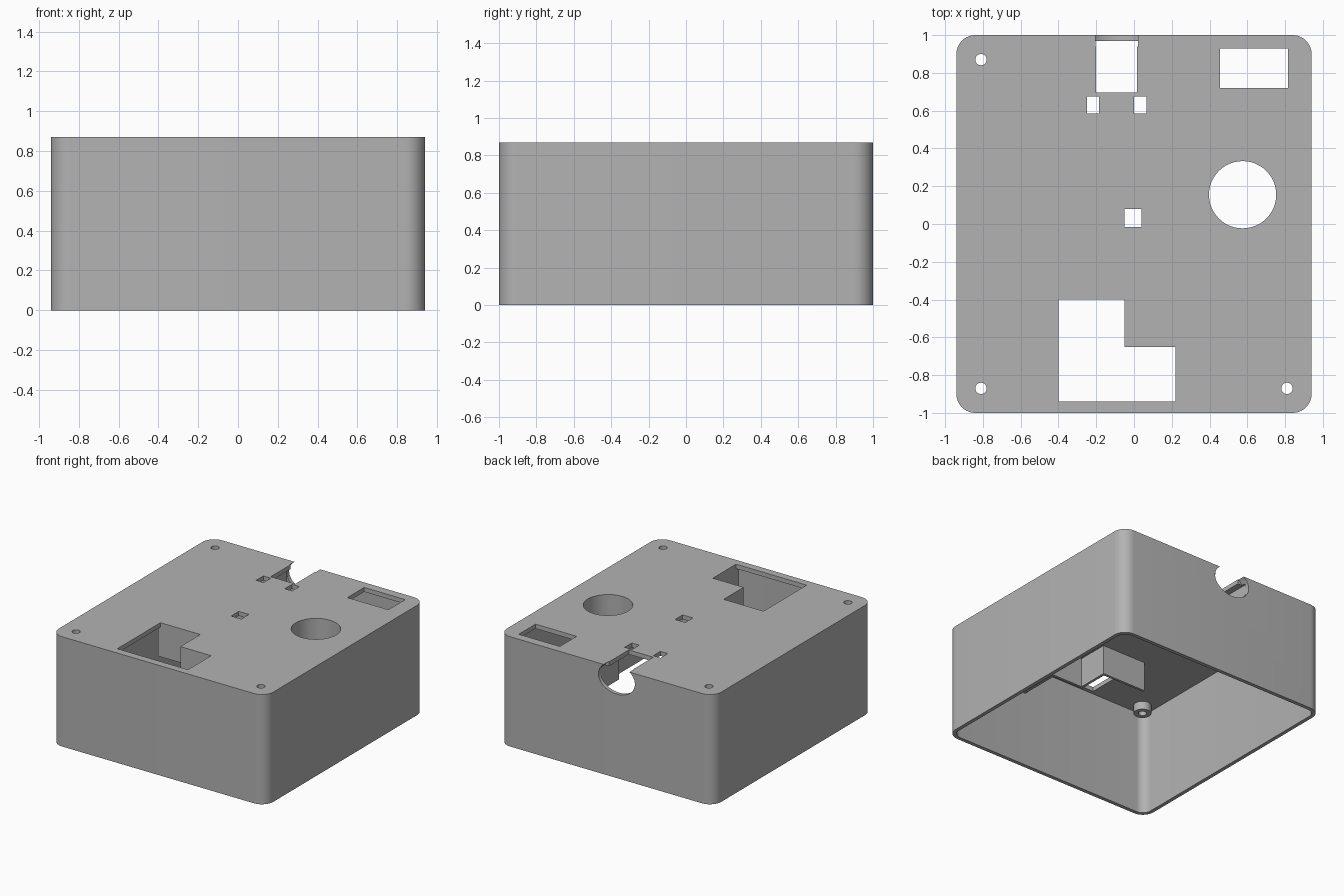
import bpy, bmesh, math

cube = bpy.data.objects.get("Cube")
if cube:
    bpy.data.objects.remove(cube)

W, D, H = 1.88, 2.0, 0.87
WALL, ROOF = 0.03, 0.035
SLEEVE_Z = 0.6

grey = bpy.data.materials.new("plain grey")
grey.use_nodes = True
colour = (0.45, 0.45, 0.45, 1)
grey.diffuse_color = colour
grey.node_tree.nodes["Principled BSDF"].inputs["Base Color"].default_value = colour


def prism(name, outline, z0, z1):
    """Extrude a counter-clockwise outline from z0 up to z1."""
    bm = bmesh.new()
    base = bm.faces.new([bm.verts.new((x, y, z0)) for x, y in outline])
    top = bmesh.ops.extrude_face_region(bm, geom=[base])["geom"]
    verts = [v for v in top if isinstance(v, bmesh.types.BMVert)]
    bmesh.ops.translate(bm, verts=verts, vec=(0, 0, z1 - z0))
    bmesh.ops.recalc_face_normals(bm, faces=bm.faces)
    mesh = bpy.data.meshes.new(name)
    bm.to_mesh(mesh)
    bm.free()
    mesh.materials.append(grey)
    obj = bpy.data.objects.new(name, mesh)
    bpy.context.collection.objects.link(obj)
    return obj


def rect(x0, x1, y0, y1):
    return [(x0, y0), (x1, y0), (x1, y1), (x0, y1)]


def ellipse(cx, cy, rx, ry, n=48):
    turn = [2 * math.pi * i / n for i in range(n)]
    return [(cx + rx * math.cos(a), cy + ry * math.sin(a)) for a in turn]


def rounded(w, d, r, n=10):
    pts = []
    for q, (sx, sy) in enumerate([(1, 1), (-1, 1), (-1, -1), (1, -1)]):
        for i in range(n + 1):
            a = (q + i / n) * math.pi / 2
            pts.append((sx * (w / 2 - r) + r * math.cos(a), sy * (d / 2 - r) + r * math.sin(a)))
    return pts


def cut(target, cutter):
    cutter.hide_render = True
    mod = target.modifiers.new("cut", "BOOLEAN")
    mod.operation = "DIFFERENCE"
    mod.solver = "EXACT"
    mod.object = cutter
    bpy.context.view_layer.objects.active = target
    bpy.ops.object.modifier_apply(modifier=mod.name)
    bpy.data.objects.remove(cutter)


def smooth(obj):
    bpy.ops.object.select_all(action="DESELECT")
    obj.select_set(True)
    bpy.context.view_layer.objects.active = obj
    bpy.ops.object.shade_smooth_by_angle(angle=math.radians(30))


# Open-bottomed shell
shell = prism("enclosure_shell", rounded(W, D, 0.1), 0, H)
cut(shell, prism("cavity", rounded(W - 2 * WALL, D - 2 * WALL, 0.07), -0.1, H - ROOF))

# Openings through the roof
screws = [(-0.81, 0.87), (-0.81, -0.87), (0.81, -0.87)]
step_outline = [(-0.4, -0.94), (0.22, -0.94), (0.22, -0.65),
                (-0.05, -0.65), (-0.05, -0.4), (-0.4, -0.4)]
openings = [
    step_outline,
    rect(0.455, 0.815, 0.72, 0.93),
    rect(-0.2, 0.015, 0.695, D / 2 - WALL),
    rect(-0.25, -0.185, 0.585, 0.675),
    rect(0, 0.065, 0.585, 0.675),
    rect(-0.05, 0.04, -0.015, 0.08),
    ellipse(0.575, 0.155, 0.178, 0.178),
] + [ellipse(x, y, 0.03, 0.03, 24) for x, y in screws]
for outline in openings:
    cut(shell, prism("opening", outline, 0.7, 1))

# Rounded cable notch in the back wall, open at the top
notch = prism("notch", ellipse(-0.092, 0, 0.16, 0.12), -0.08, 0.08)
notch.rotation_euler.x = math.pi / 2
notch.location = (0, D / 2 + 0.02, H - 0.085)
bpy.context.view_layer.update()
cut(shell, notch)
cut(shell, prism("notch_mouth", rect(-0.2, 0.015, 0.9, 1.1), H - 0.05, 1))
smooth(shell)

# Screw bosses under the roof
for i, (x, y) in enumerate(screws):
    boss = prism(f"screw_boss_{i + 1}", ellipse(x, y, 0.065, 0.065, 32), 0.77, H - ROOF)
    cut(boss, prism("bore", ellipse(x, y, 0.03, 0.03, 24), 0.7, 1))
    smooth(boss)

# Tube below the round opening
tube = prism("round_sleeve", ellipse(0.575, 0.155, 0.2, 0.2), SLEEVE_Z, H - ROOF)
cut(tube, prism("bore", ellipse(0.575, 0.155, 0.178, 0.178), 0.5, 1))
smooth(tube)

# Stepped sleeve wall below the corner opening, joined to the front wall
t = 0.02
prism("stepped_sleeve", [
    (0.22, -0.975), (0.22 + t, -0.975), (0.22 + t, -0.65 + t), (-0.05 + t, -0.65 + t),
    (-0.05 + t, -0.4 + t), (-0.42, -0.4 + t), (-0.42, -0.4),
    (-0.05, -0.4), (-0.05, -0.65), (0.22, -0.65)], SLEEVE_Z, H - ROOF)

# Cheeks either side of the cable notch
for side, x in (("right", -0.272), ("left", 0.068)):
    prism(f"cable_cheek_{side}", rect(x, x + t, 0.74, 0.975), 0.64, H - ROOF)
